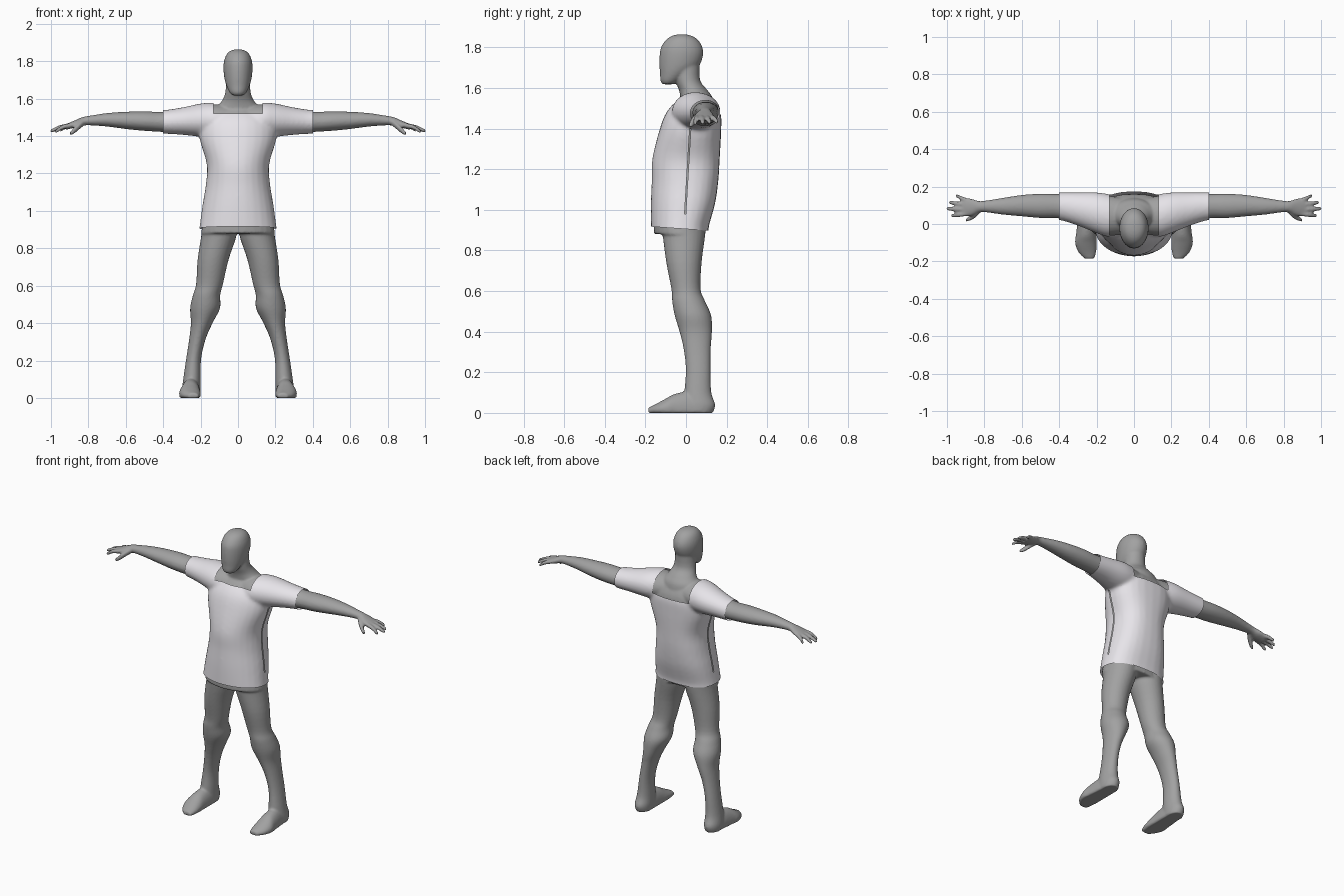
import bpy, bmesh, math
from mathutils import Vector

if "Cube" in bpy.data.objects:
    bpy.data.objects.remove(bpy.data.objects["Cube"])

N = 28  # sides of every lofted cross-section


def spline(rings, steps=4):
    """Catmull-Rom interpolation through the given ring parameters."""
    out, n = [], len(rings)
    for i in range(n - 1):
        a, b, c, d = (rings[max(0, min(n - 1, i + k))] for k in (-1, 0, 1, 2))
        for s in range(steps):
            t = s / steps
            out.append([b0 + .5 * t * (c0 - a0 + t * (2 * a0 - 5 * b0 + 4 * c0 - d0
                        + t * (3 * (b0 - c0) + d0 - a0))) for a0, b0, c0, d0 in zip(a, b, c, d)])
    return out + [list(rings[-1])]


def loft(bm, axis, rings, side=1, grow=0.0, back=2.0):
    """Closed loft along an axis; ring = (pos, centre u, centre v, radius u, radius v)."""
    loops = []
    for t, cu, cv, ru, rv in spline(rings):
        loop = []
        for k in range(N):
            a = 2 * math.pi * k / N
            c, s = math.cos(a), math.sin(a)
            e = 2 / (back if s > 0 else 2.0)
            p = [0, 0, 0]
            p[axis] = t
            p[(axis + 1) % 3] = cu + (ru + grow) * math.copysign(abs(c) ** e, c)
            p[(axis + 2) % 3] = cv + (rv + grow) * math.copysign(abs(s) ** e, s)
            loop.append(bm.verts.new((side * p[0], p[1], max(p[2], 0))))
        loops.append(loop)
    faces = [bm.faces.new(loops[0]), bm.faces.new(loops[-1])]
    for a, b in zip(loops, loops[1:]):
        for k in range(N):
            faces.append(bm.faces.new((a[k], a[(k + 1) % N], b[(k + 1) % N], b[k])))
    bmesh.ops.recalc_face_normals(bm, faces=faces)


def fuse(bm, name, voxel, smooth):
    """Blend overlapping lofts into one smooth skin."""
    me = bpy.data.meshes.new(name)
    bm.to_mesh(me)
    bm.free()
    ob = bpy.data.objects.new(name, me)
    bpy.context.collection.objects.link(ob)
    m = ob.modifiers.new("fuse", 'REMESH')
    m.mode, m.voxel_size, m.use_smooth_shade = 'VOXEL', voxel, True
    m = ob.modifiers.new("soften", 'SMOOTH')
    m.factor, m.iterations = .5, smooth
    dg = bpy.context.evaluated_depsgraph_get()
    ob.data = bpy.data.meshes.new_from_object(ob.evaluated_get(dg))
    ob.modifiers.clear()
    return ob


def paint(ob, name, rgb):
    mat = bpy.data.materials.new(name)
    mat.diffuse_color = (*rgb, 1)
    mat.use_nodes = True
    mat.node_tree.nodes["Principled BSDF"].inputs["Base Color"].default_value = mat.diffuse_color
    ob.data.materials.clear()
    ob.data.materials.append(mat)


TORSO = [(.88, 0, -.03, .212, .142), (.92, 0, -.03, .205, .143), (1.03, 0, -.015, .19, .158),
         (1.14, 0, -.005, .172, .164), (1.25, 0, 0, .167, .166), (1.385, 0, .02, .205, .153),
         (1.47, 0, .035, .2, .137), (1.53, 0, .045, .15, .10), (1.56, 0, .05, .1, .07)]
SHOULDER = [(.03, .045, 1.485, .09, .08), (.13, .045, 1.485, .105, .085), (.2, .06, 1.485, .1, .08),
            (.3, .08, 1.48, .08, .064), (.4, .095, 1.476, .065, .054), (.5, .097, 1.48, .065, .052)]
FOREARM = [(.6, .098, 1.484, .057, .046), (.7, .095, 1.487, .045, .036), (.78, .094, 1.484, .033, .027),
           (.83, .093, 1.479, .030, .023), (.87, .09, 1.465, .046, .02), (.92, .09, 1.449, .05, .015)]
LEG = [(.97, .1, -.01, .09, .11), (.88, .1, -.01, .095, .105), (.74, .133, -.01, .083, .087),
       (.61, .152, 0, .072, .072), (.55, .168, .013, .073, .081), (.48, .176, .034, .08, .09),
       (.4, .194, .048, .058, .08), (.315, .217, .055, .044, .067), (.21, .237, .06, .04, .061),
       (.1, .246, .058, .047, .067), (.04, .25, .065, .051, .079), (0, .25, .062, .048, .07)]
FOOT = [(.1, .02, .25, .05, .045), (.03, .02, .251, .085, .05), (-.05, .02, .255, .075, .054),
        (-.1, .02, .257, .05, .058), (-.15, .015, .25, .028, .048), (-.186, .01, .238, .016, .026)]
# finger root y, tip x, tip y, tip z
FINGERS = [(.128, .955, .15, 1.432), (.102, .99, .115, 1.43), (.077, 1.003, .082, 1.428),
           (.053, .98, .045, 1.425)]

# Body: torso, neck, head, limbs
bm = bmesh.new()
loft(bm, 2, TORSO, grow=-.014, back=2.5)
loft(bm, 2, [(1.48, 0, .06, .12, .085), (1.55, 0, .052, .115, .08), (1.59, 0, .035, .085, .07),
             (1.64, 0, .008, .067, .061), (1.74, 0, 0, .06, .068)])
loft(bm, 2, [(1.618, 0, -.088, .03, .028), (1.635, 0, -.078, .046, .048), (1.67, 0, -.055, .062, .073),
             (1.71, 0, -.033, .073, .098), (1.76, 0, -.023, .078, .107), (1.8, 0, -.021, .075, .102),
             (1.835, 0, -.02, .062, .08), (1.855, 0, -.02, .042, .052), (1.864, 0, -.02, .015, .02)])
for side in (1, -1):
    loft(bm, 0, SHOULDER + FOREARM, side)
    loft(bm, 2, LEG, side)
    loft(bm, 1, FOOT, side)
    for y0, x1, y1, z1 in FINGERS:
        xm, ym = (.9 + x1) / 2, (y0 + y1) / 2
        loft(bm, 0, [(.895, y0, 1.457, .012, .013), (xm, ym, 1.447, .0125, .0125),
                     (x1 - .01, y1, z1 + .002, .0105, .0105), (x1, y1, z1, .006, .006)], side)
    # thumb
    loft(bm, 0, [(.82, .08, 1.475, .018, .017), (.85, .05, 1.452, .018, .018),
                 (.88, .03, 1.426, .014, .016), (.9, .02, 1.412, .008, .009)], side)
body = fuse(bm, "body", .0065, 6)
paint(body, "skin_grey", (.36, .36, .36))

# Shirt: larger torso and sleeves, trimmed to an open shell
bm = bmesh.new()
loft(bm, 2, TORSO, back=2.5)
for side in (1, -1):
    loft(bm, 0, SHOULDER, side, grow=.009)
shirt = fuse(bm, "shirt", .0095, 8)
bm = bmesh.new()
bm.from_mesh(shirt.data)


def cut(co, no, clear=False):
    bmesh.ops.bisect_plane(bm, geom=bm.verts[:] + bm.edges[:] + bm.faces[:], plane_co=co,
                           plane_no=Vector(no).normalized(), clear_outer=clear)


# hem and sleeve ends
cut((0, 0, .905), (0, -.07, -1), True)
for side in (1, -1):
    cut((side * .4, 0, 0), (side, 0, 0), True)
    cut((side * .13, 0, 0), (side, 0, 0))
# square neckline and side slits
for z in (1.47, 1.52, .98, 1.4):
    cut((0, 0, z), (0, 0, 1))
SLOPE = .06
for off in (-.003, .003):
    cut((0, off, 1.05), (0, 1, -SLOPE))


def is_open(p):
    neck = abs(p.x) < .13 and (p.z > 1.52 or (p.y > .05 and p.z > 1.47))
    slit = .98 < p.z < 1.4 and abs(p.y - SLOPE * (p.z - 1.05)) < .003
    return neck or slit


bmesh.ops.delete(bm, geom=[f for f in bm.faces if is_open(f.calc_center_median())], context='FACES')
for f in bm.faces:
    f.smooth = True
bm.to_mesh(shirt.data)
bm.free()
paint(shirt, "cloth_light", (.8, .78, .82))
